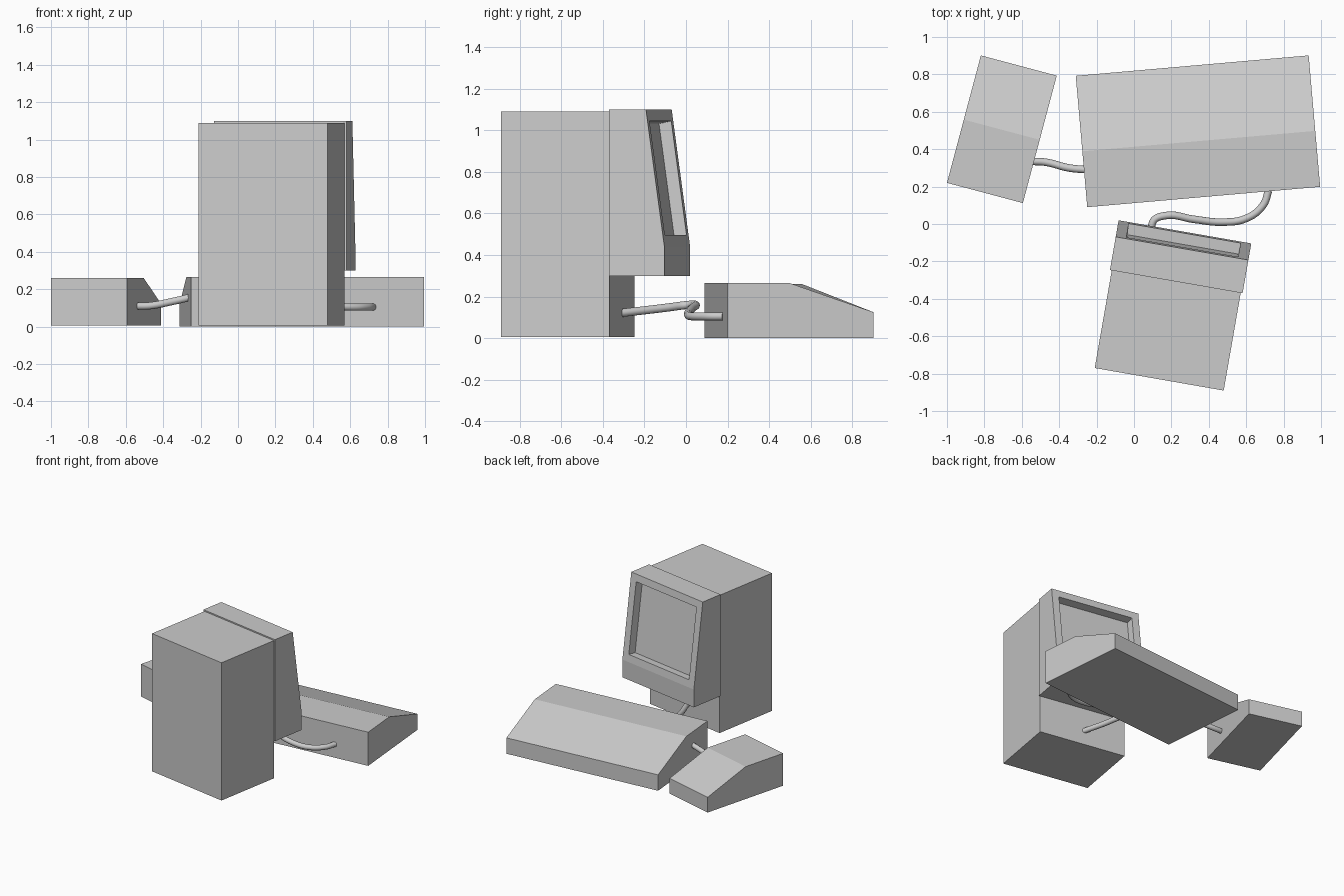
import bpy, bmesh
from math import radians
from mathutils import Vector

if "Cube" in bpy.data.objects:
    bpy.data.objects.remove(bpy.data.objects["Cube"])


def extruded(name, profile, x0, x1, corner, angle, window=None):
    """Side profile of (y, z) points extruded along x, placed at a floor corner and turned about z."""
    bm = bmesh.new()
    face = bm.faces.new([bm.verts.new((x0, y, z)) for y, z in profile])
    ext = bmesh.ops.extrude_face_region(bm, geom=[face])["geom"]
    new = [g for g in ext if isinstance(g, bmesh.types.BMVert)]
    bmesh.ops.translate(bm, vec=(x1 - x0, 0, 0), verts=new)
    bmesh.ops.recalc_face_normals(bm, faces=bm.faces[:])
    if window:
        # Sink a framed window into the leaning front face
        margin, depth = window
        bm.normal_update()
        front = max((f for f in bm.faces if f.normal.y > 0.5), key=lambda f: f.calc_area())
        bmesh.ops.inset_region(bm, faces=[front], thickness=margin)
        bm.normal_update()
        bmesh.ops.inset_individual(bm, faces=[front], thickness=0.006, depth=-depth)
    mesh = bpy.data.meshes.new(name)
    bm.to_mesh(mesh)
    bm.free()
    ob = bpy.data.objects.new(name, mesh)
    bpy.context.collection.objects.link(ob)
    ob.location = (corner[0], corner[1], 0)
    ob.rotation_euler.z = radians(angle)
    return ob


def cable(name, points, radius=0.02):
    curve = bpy.data.curves.new(name, "CURVE")
    curve.dimensions = "3D"
    curve.bevel_depth = radius
    curve.bevel_resolution = 3
    curve.resolution_u = 6
    curve.use_fill_caps = True
    spline = curve.splines.new("BEZIER")
    spline.bezier_points.add(len(points) - 1)
    for bp, co in zip(spline.bezier_points, points):
        bp.co = Vector(co)
        bp.handle_left_type = bp.handle_right_type = "AUTO"
    ob = bpy.data.objects.new(name, curve)
    bpy.context.collection.objects.link(ob)


# Computer: rear case plus overhanging screen housing
case_corner, case_angle = (-0.21, -0.77), -9.9
extruded("computer_case", [(0, 0.005), (0.53, 0.005), (0.53, 1.09), (0, 1.09)],
         0, 0.70, case_corner, case_angle)
extruded("screen_housing", [(0.53, 0.30), (0.80, 0.30), (0.80, 0.44), (0.71, 1.10), (0.53, 1.10)],
         -0.01, 0.71, case_corner, case_angle, window=(0.08, 0.06))

# Keyboard and mouse: blocks with a sloping front half
extruded("keyboard", [(0, 0), (0.705, 0), (0.705, 0.125), (0.30, 0.265), (0, 0.265)],
         0, 1.25, (-0.25, 0.09), 5)
extruded("mouse", [(0, 0.005), (0.705, 0.005), (0.705, 0.125), (0.35, 0.26), (0, 0.26)],
         0, 0.42, (-1.0, 0.22), -14.9)

# Cables
cable("mouse_cable", [(-0.55, 0.335, 0.11), (-0.47, 0.33, 0.112),
                      (-0.35, 0.30, 0.135), (-0.25, 0.29, 0.158)])
cable("keyboard_cable", [(0.72, 0.18, 0.105), (0.69, 0.10, 0.105), (0.60, 0.03, 0.105),
                         (0.47, 0.01, 0.115), (0.32, 0.025, 0.14), (0.17, 0.045, 0.16),
                         (0.10, 0.01, 0.16), (0.12, -0.09, 0.147), (0.21, -0.32, 0.12)])
